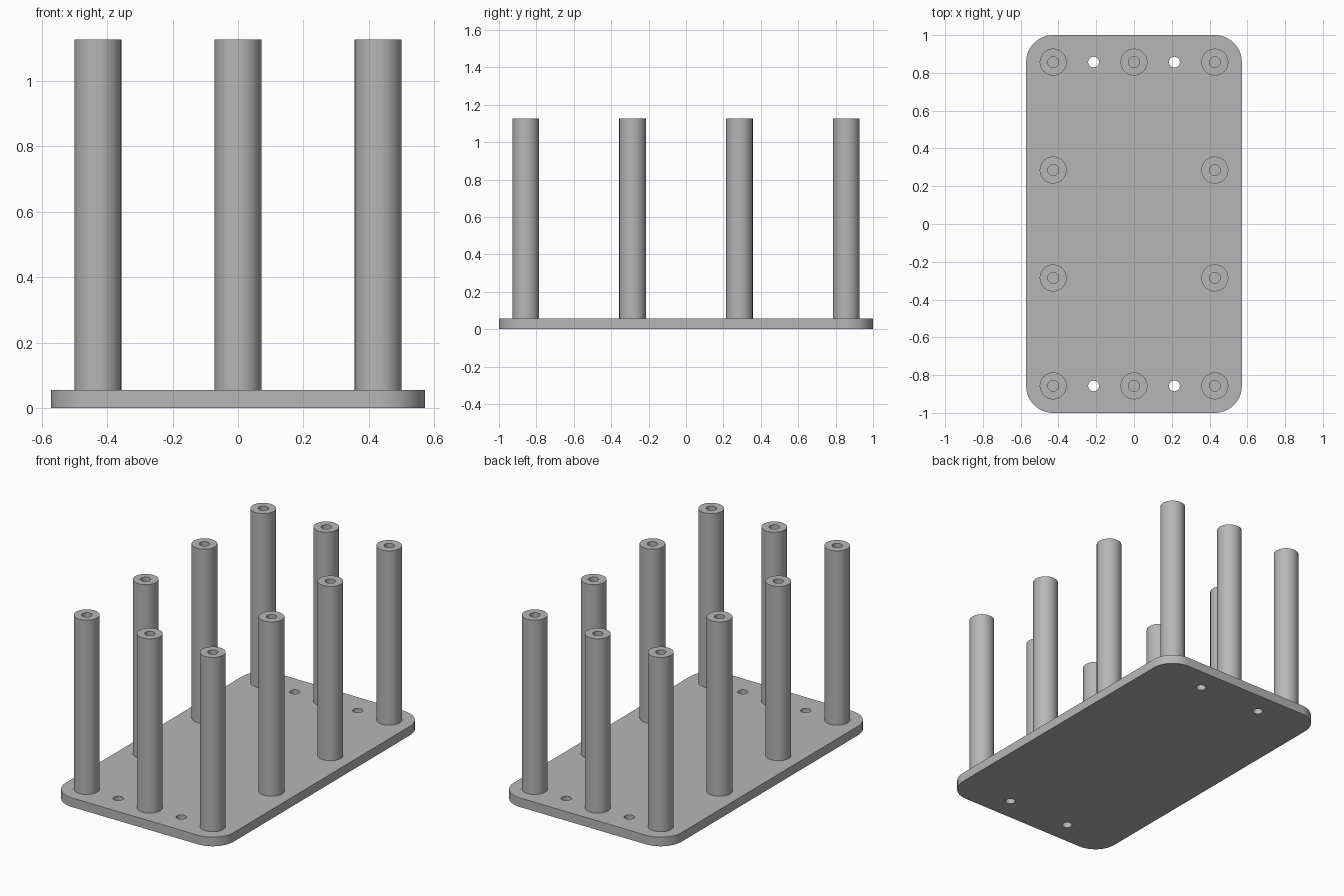
import bpy, bmesh, math

if "Cube" in bpy.data.objects:
    bpy.data.objects.remove(bpy.data.objects["Cube"], do_unlink=True)

HALF_X, HALF_Y = 0.571, 1.0
THICK, TOP = 0.056, 1.127
CORNER_R, POST_R, BORE_R, HOLE_R = 0.143, 0.0714, 0.0286, 0.0286
BORE_DEPTH = 0.25
SIDES = 48

grey = bpy.data.materials.new("mid_grey")
grey.use_nodes = True
colour = (0.47, 0.47, 0.47, 1)
grey.diffuse_color = colour
grey.node_tree.nodes["Principled BSDF"].inputs["Base Color"].default_value = colour


def add_object(name, bm):
    bmesh.ops.recalc_face_normals(bm, faces=bm.faces)
    mesh = bpy.data.meshes.new(name)
    bm.to_mesh(mesh)
    bm.free()
    mesh.materials.append(grey)
    obj = bpy.data.objects.new(name, mesh)
    bpy.context.collection.objects.link(obj)
    return obj


def smooth(obj):
    bpy.ops.object.select_all(action="DESELECT")
    obj.select_set(True)
    bpy.context.view_layer.objects.active = obj
    bpy.ops.object.shade_smooth_by_angle(angle=math.radians(35))


def lathe(name, profile):
    """Spin an (r, z) profile around z; points on the axis are welded."""
    bm = bmesh.new()
    verts = [bm.verts.new((r, 0, z)) for r, z in profile]
    edges = [bm.edges.new(pair) for pair in zip(verts, verts[1:])]
    bmesh.ops.spin(bm, geom=verts + edges, cent=(0, 0, 0), axis=(0, 0, 1),
                   angle=math.tau, steps=SIDES)
    bmesh.ops.remove_doubles(bm, verts=bm.verts, dist=0.0001)
    return add_object(name, bm)


# Base plate: rounded rectangle, extruded upward
bm = bmesh.new()
outline = []
steps = 16
for quarter, (sx, sy) in enumerate([(1, 1), (-1, 1), (-1, -1), (1, -1)]):
    for i in range(steps + 1):
        a = (quarter + i / steps) * math.pi / 2
        outline.append(bm.verts.new((sx * (HALF_X - CORNER_R) + CORNER_R * math.cos(a),
                                     sy * (HALF_Y - CORNER_R) + CORNER_R * math.sin(a), 0)))
face = bm.faces.new(outline)
result = bmesh.ops.extrude_face_region(bm, geom=[face])
bmesh.ops.translate(bm, vec=(0, 0, THICK),
                    verts=[v for v in result["geom"] if isinstance(v, bmesh.types.BMVert)])
plate = add_object("base_plate", bm)

# Four screw holes through the plate
row_x, row_y = HALF_X - CORNER_R, HALF_Y - CORNER_R
bm = bmesh.new()
for sx in (-1, 1):
    for sy in (-1, 1):
        made = bmesh.ops.create_cone(bm, cap_ends=True, segments=SIDES, radius1=HOLE_R,
                                     radius2=HOLE_R, depth=THICK * 4)
        bmesh.ops.translate(bm, verts=made["verts"], vec=(sx * row_x / 2, sy * row_y, 0))
cutter = add_object("screw_hole_cutter", bm)
cut = plate.modifiers.new("screw_holes", "BOOLEAN")
cut.operation, cut.solver, cut.object = "DIFFERENCE", "EXACT", cutter
bpy.context.view_layer.objects.active = plate
plate.select_set(True)
bpy.ops.object.modifier_apply(modifier=cut.name)
bpy.data.objects.remove(cutter, do_unlink=True)
smooth(plate)

# Standoff posts with a blind bore in the top
post = lathe("post_1", [(POST_R, THICK), (POST_R, TOP), (BORE_R, TOP),
                        (BORE_R, TOP - BORE_DEPTH), (0, TOP - BORE_DEPTH)])
smooth(post)
spots = [(x, y) for x in (-row_x, row_x) for y in (-row_y, -row_y / 3, row_y / 3, row_y)]
spots += [(0, -row_y), (0, row_y)]
for n, (x, y) in enumerate(spots, 1):
    if n > 1:
        post = bpy.data.objects.new(f"post_{n}", post.data)
        bpy.context.collection.objects.link(post)
    post.location = (x, y, 0)
